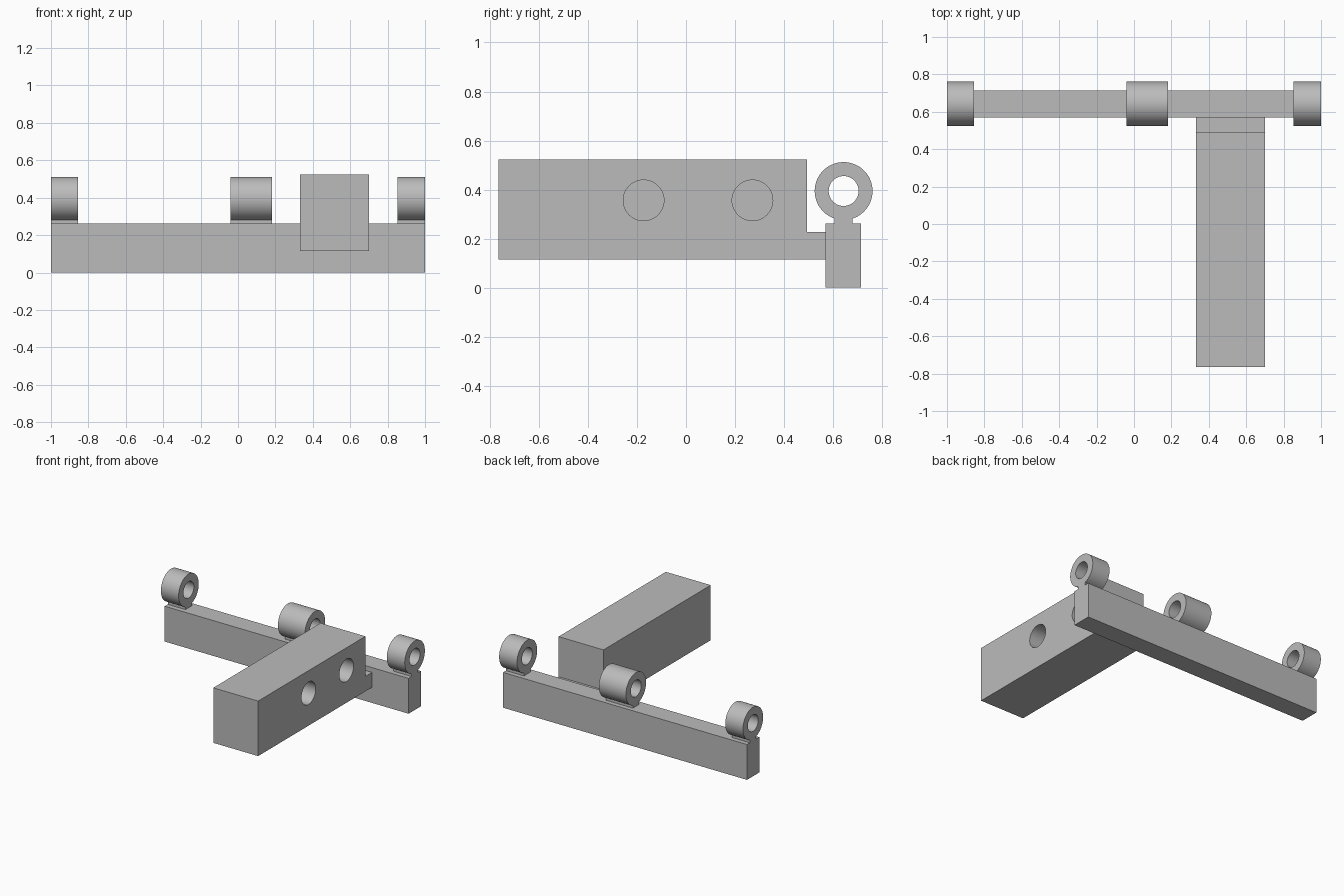
import bpy, bmesh
from math import sin, cos, asin, pi, radians

cube = bpy.data.objects.get("Cube")
if cube:
    bpy.data.objects.remove(cube, do_unlink=True)

grey = bpy.data.materials.new("light grey")
grey.use_nodes = True
colour = (0.5, 0.5, 0.5, 1)
grey.diffuse_color = colour
grey.node_tree.nodes["Principled BSDF"].inputs["Base Color"].default_value = colour


def extrude_x(name, profile, x0, x1):
    """Extrude a (y, z) outline from x0 to x1."""
    bm = bmesh.new()
    face = bm.faces.new([bm.verts.new((x0, y, z)) for y, z in profile])
    out = bmesh.ops.extrude_face_region(bm, geom=[face])
    verts = [v for v in out["geom"] if isinstance(v, bmesh.types.BMVert)]
    bmesh.ops.translate(bm, verts=verts, vec=(x1 - x0, 0, 0))
    bmesh.ops.recalc_face_normals(bm, faces=bm.faces)
    mesh = bpy.data.meshes.new(name)
    bm.to_mesh(mesh)
    bm.free()
    mesh.materials.append(grey)
    obj = bpy.data.objects.new(name, mesh)
    bpy.context.collection.objects.link(obj)
    return obj


def arc(y, z, r, start=0, end=2 * pi, steps=64):
    return [(y + r * cos(start + (end - start) * i / steps),
             z + r * sin(start + (end - start) * i / steps)) for i in range(steps)]


def bore(obj, y, z, r, x0, x1):
    """Cut a round hole along x, then drop the cutter."""
    cutter = extrude_x("hole_cutter", arc(y, z, r), x0, x1)
    cutter.hide_render = True
    mod = obj.modifiers.new("bore", "BOOLEAN")
    mod.operation, mod.solver, mod.object = "DIFFERENCE", "EXACT", cutter
    activate(obj)
    bpy.ops.object.modifier_apply(modifier=mod.name)
    bpy.data.objects.remove(cutter, do_unlink=True)


def activate(obj):
    bpy.ops.object.select_all(action="DESELECT")
    obj.select_set(True)
    bpy.context.view_layer.objects.active = obj


def smooth(obj):
    activate(obj)
    bpy.ops.object.shade_smooth_by_angle(angle=radians(30))


# Long cross bar
bar_top = 0.262
extrude_x("cross_bar", [(0.57, 0), (0.714, 0), (0.714, bar_top), (0.57, bar_top)], -1, 1)

# Stepped arm with two blind holes in its left side
arm = extrude_x("arm_block", [(-0.764, 0.115), (0.57, 0.115), (0.57, 0.226),
                              (0.493, 0.226), (0.493, 0.523), (-0.764, 0.523)], 0.332, 0.7)
for hole_y in (-0.173, 0.271):
    bore(arm, hole_y, 0.356, 0.083, 0.45, 0.8)
smooth(arm)

# Hinge eyes on short necks along the bar
cy, cz, outer, inner, neck = 0.643, 0.394, 0.118, 0.061, 0.037
gap = asin(neck / outer)
outline = arc(cy, cz, outer, -pi / 2 + gap, 1.5 * pi - gap)
outline += [(cy - neck, cz - outer * cos(gap)), (cy - neck, bar_top), (cy + neck, bar_top)]
for name, x0, x1 in (("right_eye", -1, -0.855), ("middle_eye", -0.04, 0.182), ("left_eye", 0.853, 1)):
    eye = extrude_x(name, outline, x0, x1)
    bore(eye, cy, cz, inner, x0 - 0.1, x1 + 0.1)
    smooth(eye)
